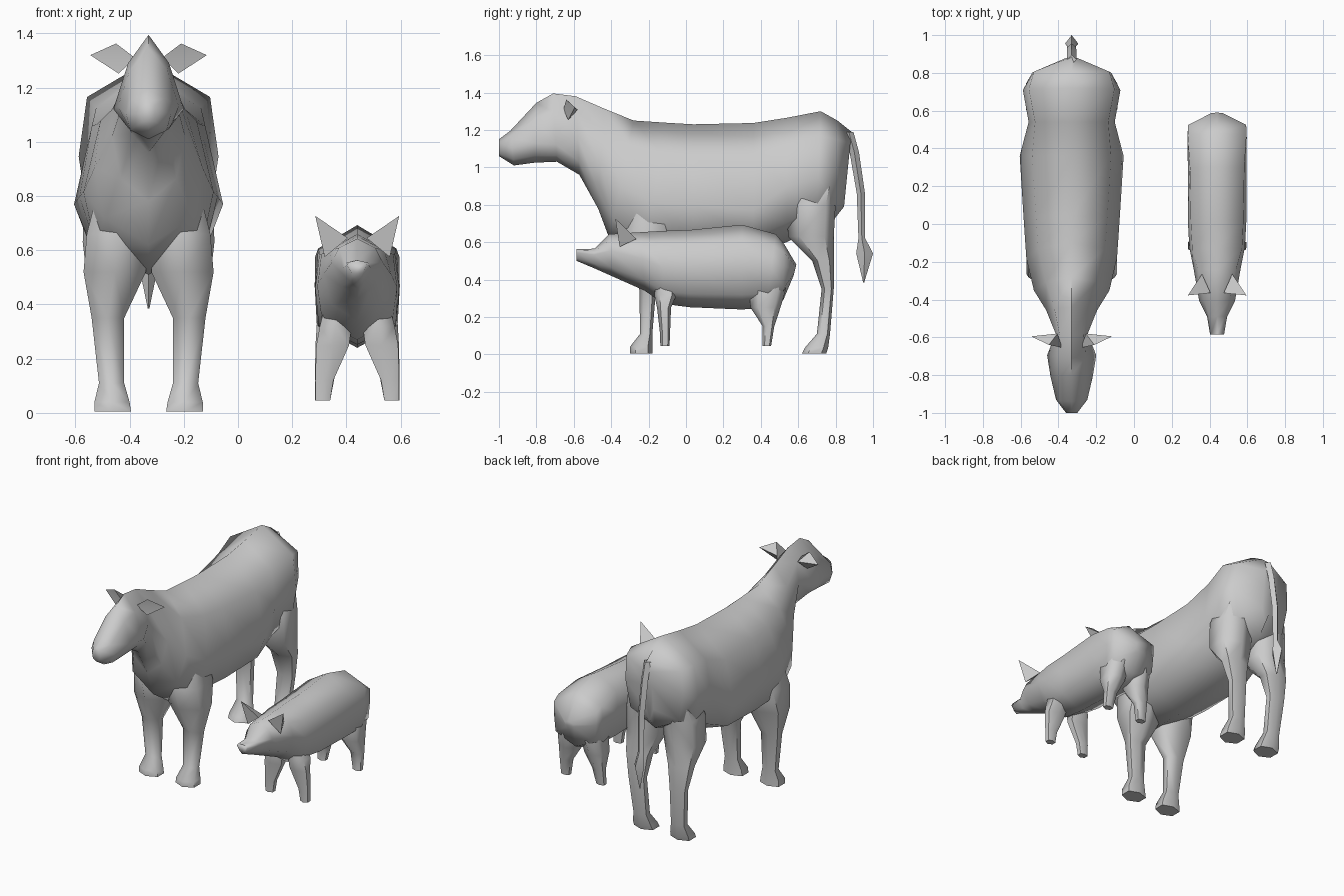
import bpy, bmesh, math

COW, PIG = -0.33, 0.44


def finish(name, bm, angle=80):
    bmesh.ops.recalc_face_normals(bm, faces=bm.faces)
    me = bpy.data.meshes.new(name)
    bm.to_mesh(me)
    bm.free()
    ob = bpy.data.objects.new(name, me)
    bpy.context.collection.objects.link(ob)
    bpy.ops.object.select_all(action='DESELECT')
    ob.select_set(True)
    bpy.context.view_layer.objects.active = ob
    bpy.ops.object.shade_smooth_by_angle(angle=math.radians(angle))
    return ob


def loft(name, rings, angle=80):
    bm = bmesh.new()
    rows = [[bm.verts.new(p) for p in r] for r in rings]
    n = len(rows[0])
    for a, b in zip(rows, rows[1:]):
        for i in range(n):
            j = (i + 1) % n
            bm.faces.new((a[i], a[j], b[j], b[i]))
    bm.faces.new(rows[0])
    bm.faces.new(rows[-1])
    return finish(name, bm, angle)


def body(name, cx, sections):
    """Section: top y, z, bottom y, z, half width, height of widest point,
    then width fractions of the upper and lower shoulder points."""
    rings = []
    for yt, zt, yb, zb, w, m, u, l in sections:
        half = [(0, 1), (u * w, (1 + m) / 2 + 0.12 * (1 - m)), (w, m),
                (l * w, m * 0.35), (0, 0)]
        full = half + [(-x, t) for x, t in half[3:0:-1]]
        rings.append([(cx + x, yb + (yt - yb) * t, zb + (zt - zb) * t)
                      for x, t in full])
    return loft(name, rings, 89)


def legs(name, cx, sections):
    """Section: z, front y, back y, inner x, outer x; built on both sides."""
    for side, s in (("left", -1), ("right", 1)):
        rings = []
        for z, y0, y1, x0, x1 in sections:
            xm, ym = (x0 + x1) / 2, (y0 + y1) / 2
            rx, ry = (x1 - x0) / 2, (y1 - y0) / 2
            rings.append([(cx + s * (xm + rx * a), ym + ry * b, z) for a, b in
                          ((-1, -.5), (0, -1), (1, -.5),
                           (1, .6), (0, 1), (-1, .6))])
        loft(name + "_" + side, rings, 65)


def ears(name, cx, base, tip):
    """Pyramid ear from a base outline to a tip, on both sides."""
    for side, s in (("left", -1), ("right", 1)):
        bm = bmesh.new()
        vs = [bm.verts.new((cx + s * x, y, z)) for x, y, z in base]
        t = bm.verts.new((cx + s * tip[0], tip[1], tip[2]))
        for i in range(len(vs)):
            bm.faces.new((vs[i], vs[(i + 1) % len(vs)], t))
        bm.faces.new(vs)
        finish(name + "_" + side, bm, 40)


# Cow: head, neck and trunk in one skin
body("cow_body", COW, [
    (-1.00, 1.15, -1.00, 1.06, .03, .5, .8, .8),
    (-.94, 1.195, -.92, 1.01, .083, .5, .75, .8),
    (-.80, 1.345, -.81, 1.025, .112, .33, .62, .75),
    (-.71, 1.395, -.69, 1.03, .13, .25, .58, .6),
    (-.59, 1.38, -.57, .96, .085, .5, .75, .75),
    (-.44, 1.315, -.47, .78, .135, .45, .68, .75),
    (-.28, 1.25, -.41, .62, .20, .45, .68, .82),
    (-.10, 1.238, -.24, .51, .24, .42, .74, .82),
    (.04, 1.23, .04, .51, .255, .40, .74, .82),
    (.36, 1.237, .36, .55, .275, .32, .76, .8),
    (.54, 1.265, .54, .60, .228, .45, .85, .9),
    (.72, 1.30, .70, .69, .258, .42, .88, .9),
    (.81, 1.25, .79, .72, .21, .5, .95, .85),
    (.885, 1.19, .845, .79, .03, .6, 1, 1)])

# Cow front and hind legs with hooves
legs("cow_front_leg", COW, [
    (.005, -.30, -.18, .065, .20), (.04, -.30, -.18, .07, .20),
    (.11, -.245, -.18, .09, .183), (.35, -.25, -.16, .09, .21),
    (.52, -.32, -.10, .01, .24), (.66, -.36, -.05, .01, .228),
    (.85, -.30, -.08, .03, .18)])
legs("cow_hind_leg", COW, [
    (.005, .62, .75, .065, .20), (.035, .635, .76, .07, .20),
    (.11, .70, .77, .09, .183), (.35, .725, .79, .095, .205),
    (.50, .675, .79, .075, .228), (.63, .545, .79, .03, .243),
    (.80, .54, .80, .02, .238), (.95, .60, .82, .02, .20)])

# Cow ears and tail
ears("cow_ear", COW, [(.12, -.64, 1.363), (.05, -.655, 1.31),
                      (.11, -.63, 1.252), (.075, -.58, 1.308)],
     (.215, -.595, 1.32))
loft("cow_tail", [
    [(COW - r, y, z), (COW, y - d, z), (COW + r, y, z), (COW, y + d, z)]
    for y, z, r, d in ((.87, 1.19, .025, .025), (.90, 1.08, .025, .025),
                       (.935, .86, .024, .022), (.94, .62, .02, .018),
                       (.955, .54, .035, .045), (.95, .385, .003, .003))], 40)

# Pig: snout, head and trunk in one skin
body("pig_body", PIG, [
    (-.585, .563, -.585, .50, .037, .7, .9, .5),
    (-.49, .565, -.49, .46, .053, .7, .8, .5),
    (-.41, .643, -.40, .42, .095, .6, .7, .6),
    (-.245, .653, -.22, .34, .125, .55, .8, .75),
    (-.13, .66, -.12, .27, .147, .5, .9, .88),
    (.02, .665, .02, .252, .155, .5, .9, .92),
    (.30, .693, .30, .24, .155, .5, .93, .93),
    (.48, .643, .43, .25, .157, .55, .99, .95),
    (.525, .59, .52, .29, .154, .6, 1, .93),
    (.59, .48, .575, .42, .03, .5, 1, 1)])

# Pig legs
legs("pig_front_leg", PIG, [
    (.045, -.137, -.088, .10, .154), (.12, -.14, -.085, .088, .155),
    (.25, -.155, -.08, .03, .151), (.32, -.17, -.05, .02, .138),
    (.43, -.15, -.07, .03, .11)])
legs("pig_hind_leg", PIG, [
    (.045, .408, .455, .10, .156), (.15, .41, .472, .08, .156),
    (.25, .345, .505, .03, .154), (.35, .335, .535, .02, .148),
    (.46, .38, .54, .03, .12)])

# Pig ears
ears("pig_ear", PIG, [(.08, -.265, .617), (.035, -.365, .645),
                      (.12, -.355, .575)], (.155, -.378, .727))
